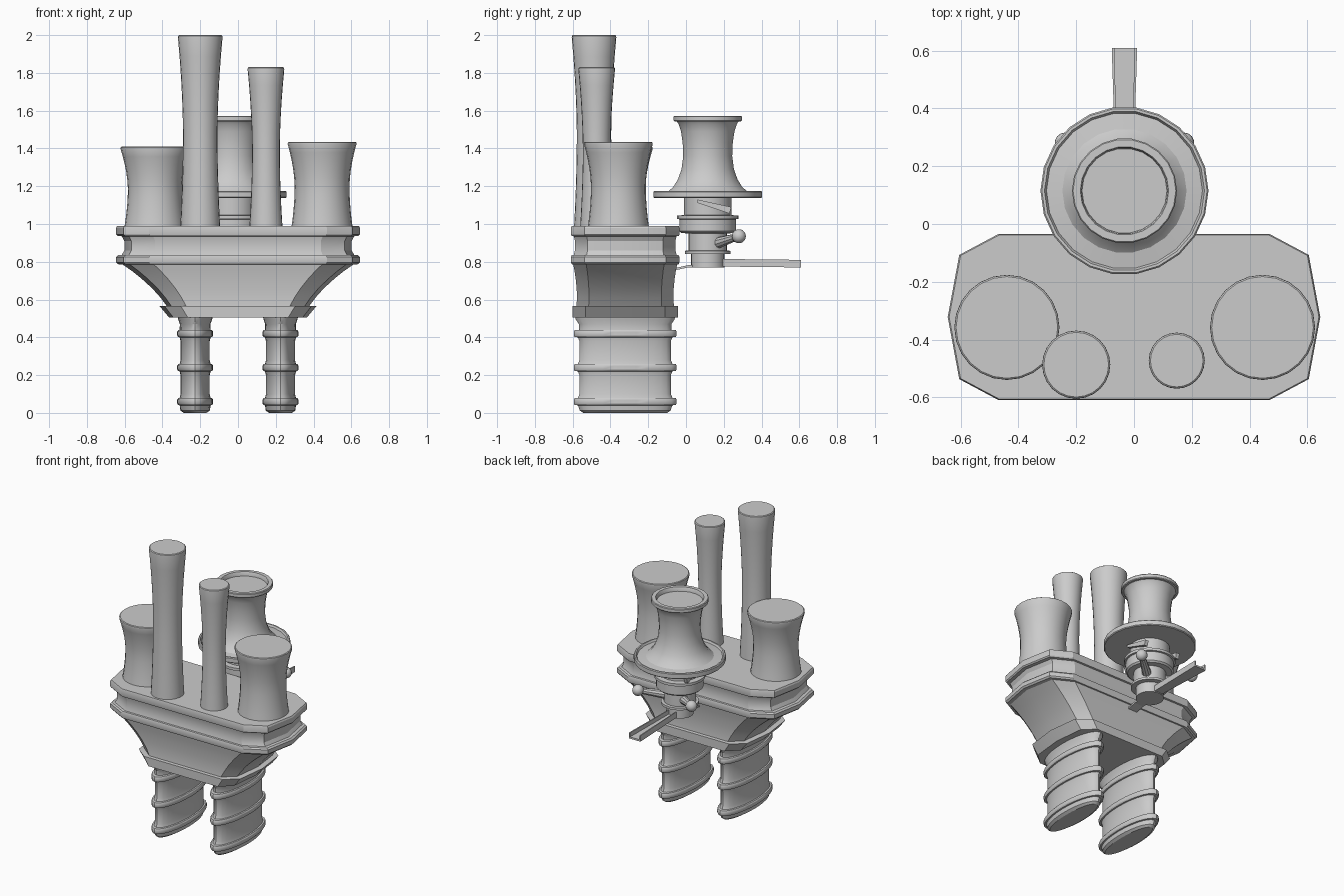
import bpy, bmesh, math
from mathutils import Vector


def finish(name, bm, angle=30):
    bmesh.ops.recalc_face_normals(bm, faces=bm.faces)
    me = bpy.data.meshes.new(name)
    bm.to_mesh(me)
    bm.free()
    ob = bpy.data.objects.new(name, me)
    bpy.context.collection.objects.link(ob)
    bpy.ops.object.select_all(action='DESELECT')
    ob.select_set(True)
    bpy.context.view_layer.objects.active = ob
    bpy.ops.object.shade_smooth_by_angle(angle=math.radians(angle))
    return ob


def circle(n):
    return [(math.cos(2 * math.pi * i / n), math.sin(2 * math.pi * i / n)) for i in range(n)]


def loft(name, outline, profile, centre, angle=30):
    """Stack scaled copies of an outline; profile rows are (z, x scale, y scale)."""
    bm = bmesh.new()
    n = len(outline)
    rings = [[bm.verts.new((centre[0] + x * sx, centre[1] + y * sy, z)) for x, y in outline]
             for z, sx, sy in profile]
    for a, b in zip(rings, rings[1:]):
        for i in range(n):
            bm.faces.new((a[i], a[(i + 1) % n], b[(i + 1) % n], b[i]))
    bm.faces.new(rings[0])
    bm.faces.new(rings[-1])
    return finish(name, bm, angle)


def lathe(name, profile, centre, n=24):
    return loft(name, circle(n), [(z, r, r) for z, r in profile], centre)


def rod(name, a, b, r1, r2, n=10):
    a, b = Vector(a), Vector(b)
    bm = bmesh.new()
    bmesh.ops.create_cone(bm, cap_ends=True, segments=n, radius1=r1, radius2=r2, depth=(b - a).length)
    ob = finish(name, bm)
    ob.location = (a + b) / 2
    ob.rotation_euler = (b - a).to_track_quat('Z', 'Y').to_euler()
    return ob


def prism(name, pts):
    """Solid from 4 bottom and 4 top points."""
    bm = bmesh.new()
    v = [bm.verts.new(p) for p in pts]
    for f in ((0, 1, 2, 3), (4, 5, 6, 7), (0, 1, 5, 4), (1, 2, 6, 5), (2, 3, 7, 6), (3, 0, 4, 7)):
        bm.faces.new([v[i] for i in f])
    return finish(name, bm)


# Main housing: ten-sided outline with two flanges, curved taper and lower flange
W, H = 0.645, 0.287
quarter = [(1, 0), (0.605 / W, 0.215 / H), (0.47 / W, 1)]
outline = quarter + [(-x, y) for x, y in reversed(quarter)] + [(-x, -y) for x, y in quarter[1:]] \
    + [(x, -y) for x, y in reversed(quarter[1:])]
body = [(0.505, 0.365, 0.28), (0.565, 0.415, 0.28), (0.567, 0.378, 0.258), (0.61, 0.41, 0.255),
        (0.66, 0.455, 0.257), (0.71, 0.51, 0.262), (0.75, 0.56, 0.268), (0.785, 0.61, 0.275),
        (0.787, 0.635, 0.283), (0.797, W, H), (0.825, W, H), (0.835, 0.635, 0.283), (0.837, 0.615, 0.272),
        (0.86, 0.602, 0.266), (0.91, 0.602, 0.266), (0.935, 0.615, 0.272), (0.937, 0.638, 0.284),
        (0.945, W, H), (0.98, W, H), (0.99, 0.64, 0.284)]
loft("housing", outline, body, (0, -0.322), 25)

# Two oval ribbed legs
leg = [(0, 0.06, 0.222), (0.012, 0.078, 0.24), (0.04, 0.082, 0.25), (0.042, 0.09, 0.268), (0.05, 0.095, 0.272),
       (0.07, 0.095, 0.272), (0.078, 0.09, 0.268), (0.08, 0.082, 0.25), (0.10, 0.077, 0.242), (0.20, 0.077, 0.242),
       (0.22, 0.082, 0.25), (0.222, 0.09, 0.268), (0.23, 0.095, 0.272), (0.25, 0.095, 0.272), (0.258, 0.09, 0.268),
       (0.26, 0.082, 0.25), (0.28, 0.077, 0.242), (0.38, 0.077, 0.242), (0.40, 0.082, 0.25), (0.402, 0.09, 0.268),
       (0.41, 0.095, 0.272), (0.43, 0.095, 0.272), (0.438, 0.09, 0.268), (0.44, 0.082, 0.245),
       (0.47, 0.081, 0.245), (0.495, 0.09, 0.262), (0.52, 0.095, 0.265)]
for side, x in (("left", -0.227), ("right", 0.225)):
    loft(side + "_leg", circle(28), leg, (x, -0.322))

# Four waisted posts on the housing: position, top height, base / waist / top radius
posts = [("wide_left_post", -0.44, -0.358, 1.41, 0.165, 0.143, 0.182),
         ("wide_right_post", 0.445, -0.358, 1.435, 0.165, 0.145, 0.182),
         ("tall_post", -0.20, -0.487, 2.0, 0.108, 0.091, 0.118),
         ("medium_post", 0.148, -0.473, 1.83, 0.09, 0.073, 0.097)]
for name, x, y, top, r0, rw, r1 in posts:
    prof = []
    for i in range(11):
        t = i / 10
        u = abs(t - 0.48) / 0.52
        r = rw + ((r0 if t < 0.48 else r1) - rw) * min(u, 1) ** 1.8
        prof.append((0.98 + (top - 0.012 - 0.98) * t, r))
    prof += [(top - 0.004, r1 - 0.001), (top, r1 - 0.006)]
    lathe(name, prof, (x, y))

# Rear handle: column, collars, guard disc, waisted grip with recessed top
C = (-0.033, 0.115)
lathe("handle_column", [(0.77, 0.088), (0.84, 0.088), (0.842, 0.12), (0.858, 0.12), (0.86, 0.102), (0.95, 0.102),
      (0.952, 0.14), (0.962, 0.15), (1.025, 0.15), (1.027, 0.162), (1.045, 0.162), (1.047, 0.125), (1.14, 0.125)], C)
lathe("handle_grip", [(1.137, 0.12), (1.137, 0.286), (1.142, 0.291), (1.17, 0.291), (1.175, 0.286), (1.175, 0.277),
      (1.162, 0.27), (1.17, 0.215), (1.195, 0.185), (1.235, 0.16), (1.29, 0.14), (1.36, 0.131), (1.43, 0.134),
      (1.49, 0.143), (1.53, 0.156), (1.542, 0.165), (1.543, 0.178), (1.548, 0.182), (1.568, 0.182), (1.573, 0.178),
      (1.573, 0.153), (1.568, 0.15), (1.545, 0.147)], C, 22)

# Small angled arms with ball ends below the collar
for side, s in (("left", -1), ("right", 1)):
    end = Vector((C[0] + s * 0.205, 0.28, 0.935))
    rod(side + "_arm", (C[0] + s * 0.07, 0.17, 0.90), end, 0.03, 0.018)
    bm = bmesh.new()
    bmesh.ops.create_uvsphere(bm, u_segments=14, v_segments=10, radius=0.037)
    finish(side + "_arm_ball", bm).location = end

# Slanted latch bars around the upper collar
for side, s in (("left", -1), ("right", 1)):
    x0, x1 = C[0] + s * 0.115, C[0] + s * 0.14
    prism(side + "_latch", [(x0, 0.06, 1.112), (x1, 0.06, 1.112), (x1, 0.23, 1.055), (x0, 0.23, 1.055),
                            (x0, 0.06, 1.13), (x1, 0.06, 1.13), (x1, 0.24, 1.09), (x0, 0.24, 1.09)])

# Rear channel lever: floor and two raised sides, widening outward
ya, yb, wa, wb = 0.17, 0.61, 0.03, 0.044
za, zb = 0.815, 0.815


def strip(name, l, r, z0, z1):
    base = [(C[0] + wa * l - (0.006 if l == 1 and r > 1 else 0), ya), (C[0] + wa * r, ya),
            (C[0] + wb * r, yb), (C[0] + wb * l, yb)]
    drop = (0, 0, -0.005, -0.005)
    prism(name, [(x, y, z0 + d) for (x, y), d in zip(base, drop)] + [(x, y, z1 + d) for (x, y), d in zip(base, drop)])


strip("lever_floor", -1, 1, 0.775, 0.787)
strip("lever_left_side", -1, -0.8, 0.775, 0.815)
strip("lever_right_side", 0.8, 1, 0.775, 0.815)

# Bent tab joining the handle to the housing
for name, (y0, z0), (y1, z1) in (("tab_inner", (0.01, 0.77), (0.13, 0.77)), ("tab_outer", (-0.07, 0.752), (0.01, 0.77))):
    a, b = C[0] - 0.035, C[0] + 0.035
    prism(name, [(a, y0, z0), (b, y0, z0), (b, y1, z1), (a, y1, z1),
                 (a, y0, z0 + 0.012), (b, y0, z0 + 0.012), (b, y1, z1 + 0.012), (a, y1, z1 + 0.012)])
